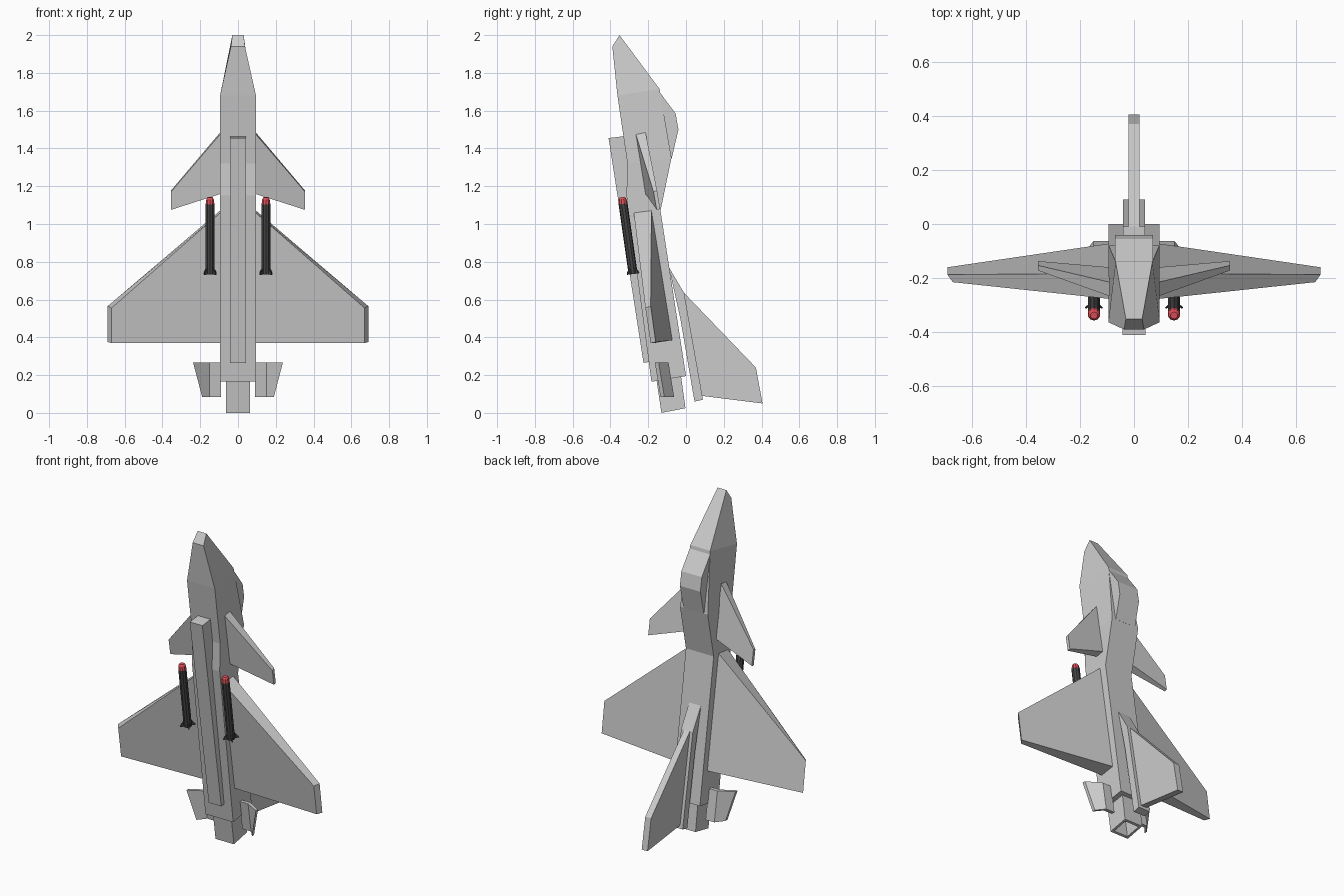
import bpy, bmesh, math
from mathutils import Vector

if "Cube" in bpy.data.objects:
    bpy.data.objects.remove(bpy.data.objects["Cube"])


def loft(name, rings, mirror=False, mat=None):
    """Skin a stack of equal-length point rings and cap both ends."""
    bm = bmesh.new()
    rows = [[bm.verts.new(p) for p in r] for r in rings]
    n = len(rows[0])
    for a, b in zip(rows, rows[1:]):
        for i in range(n):
            j = (i + 1) % n
            bm.faces.new((a[i], a[j], b[j], b[i]))
    bm.faces.new(rows[0])
    bm.faces.new(rows[-1])
    bmesh.ops.recalc_face_normals(bm, faces=bm.faces[:])
    me = bpy.data.meshes.new(name)
    bm.to_mesh(me)
    bm.free()
    ob = bpy.data.objects.new(name, me)
    bpy.context.collection.objects.link(ob)
    if mat:
        me.materials.append(mat)
    if mirror:
        ob.modifiers.new("mirror", 'MIRROR')
    return ob


def prism(name, profile, half):
    """Extrude a (y, z) side profile symmetrically across x."""
    return loft(name, [[(s * half, y, z) for y, z in profile] for s in (-1, 1)])


def section(belly, hb, back, ht):
    """Four-point fuselage section from belly and back points with half widths."""
    return [(-hb, *belly), (hb, *belly), (ht, *back), (-ht, *back)]


def colour(name, rgb):
    m = bpy.data.materials.new(name)
    m.diffuse_color = (*rgb, 1)
    m.use_nodes = True
    m.node_tree.nodes["Principled BSDF"].inputs["Base Color"].default_value = m.diffuse_color
    return m


# Fuselage, nose to tail
loft("fuselage", [
    section((-.39, 1.94), .037, (-.352, 2.0), .03),
    section((-.363, 1.68), .095, (-.14, 1.715), .068),
    section((-.31, 1.32), .095, (-.077, 1.35), .095),
    section((-.315, 1.15), .095, (-.135, 1.07), .095),
    section((-.183, .165), .095, (0, .195), .095)])

# Canopy, belly intake, fin and its base fairing
prism("canopy", [(-.137, 1.695), (-.055, 1.585), (-.04, 1.5),
                 (-.075, 1.35), (-.16, 1.4), (-.2, 1.65)], .07)
prism("belly_intake", [(-.41, 1.455), (-.326, 1.465), (-.16, .275), (-.225, .265)], .043)
prism("fin_fairing", [(-.09, .77), (-.01, .635), (.09, .07), (.045, .06), (-.03, .5)], .04)
prism("tail_fin", [(-.01, .635), (.37, .24), (.405, .05), (.085, .09), (.0, .5)], .02)

# Square hollow exhaust nozzle: outside wall, rim, then inner wall
loft("exhaust_nozzle", [
    section((-.16, .2), .063, (-.03, .22), .063),
    section((-.13, 0), .063, (-.003, .025), .063),
    section((-.115, .003), .048, (-.018, .022), .048),
    section((-.13, .103), .048, (-.035, .122), .048)])

# Main wing: root and tip sections (lower LE, upper LE, upper TE, lower TE)
loft("wing", [
    [(.09, -.277, 1.063), (.09, -.183, 1.075), (.09, -.072, .385), (.09, -.168, .37)],
    [(.67, -.215, .555), (.69, -.187, .565), (.69, -.16, .375), (.67, -.187, .37)]], True)

# Canard
loft("canard", [
    [(.09, -.267, 1.48), (.09, -.215, 1.49), (.09, -.16, 1.17), (.09, -.215, 1.16)],
    [(.355, -.172, 1.17), (.355, -.153, 1.177), (.355, -.137, 1.08), (.355, -.155, 1.075)]], True)

# Bent tail strakes
def strake(tip, dy, z):
    pts = [(.09, -.093), (.15, -.093), (tip, -.145), (tip, -.165), (.15, -.116), (.09, -.116)]
    return [(x, y + dy, z) for x, y in pts]

loft("tail_strake", [strake(.238, 0, .268), strake(.19, .03, .085)], True)

# Missiles: tilted cylinders with red tips and tail fins
dark = colour("dark_grey", (.06, .06, .06))
red = colour("red", (.75, .08, .1))
tail, nose = Vector((.148, -.28, .735)), Vector((.148, -.338, 1.142))
axis = (nose - tail).normalized()
across = Vector((1, 0, 0))
up = axis.cross(across)


def circle(dist, r, n=10):
    c = tail + axis * dist
    return [c + r * (math.cos(a) * across + math.sin(a) * up)
            for a in (2 * math.pi * (i + .5) / n for i in range(n))]


length = (nose - tail).length
loft("missile_body", [circle(0, .024), circle(length - .035, .024)], True, dark)
loft("missile_tip", [circle(length - .035, .024), circle(length - .01, .02),
                     circle(length, .013)], True, red)
for k in range(4):
    a = math.pi * (k / 2 + .25)
    out = math.cos(a) * across + math.sin(a) * up
    side = axis.cross(out) * .003
    tri = [tail + out * .018, tail + out * .045, tail + out * .038 + axis * .015,
           tail + out * .018 + axis * .04]
    loft("missile_fin", [[p - side for p in tri], [p + side for p in tri]], True, dark)
